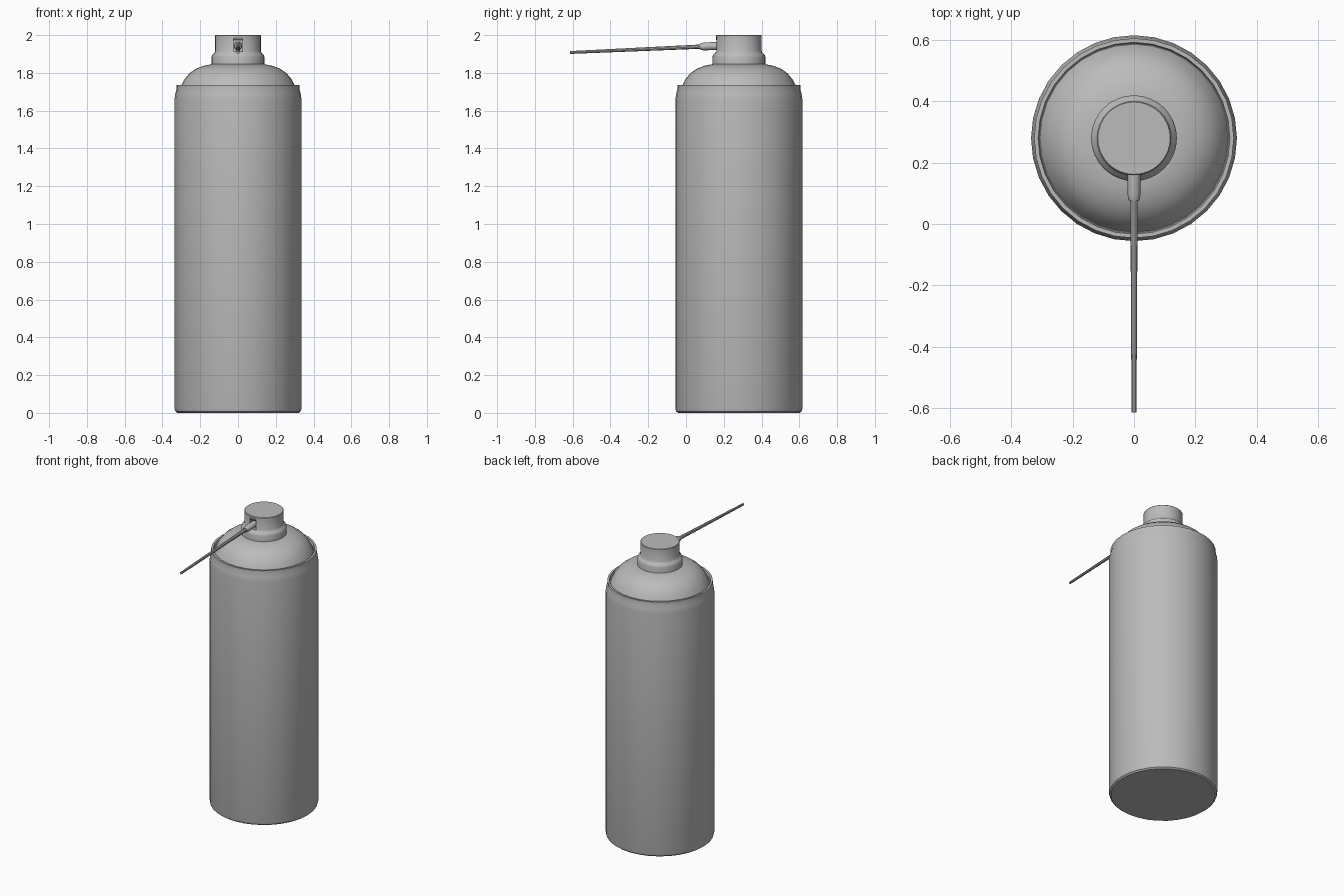
import bpy, math
from mathutils import Vector

cube = bpy.data.objects.get("Cube")
if cube:
    bpy.data.objects.remove(cube)

CAN_Y = 0.28
SIDES = 32

grey = bpy.data.materials.new("plain grey")
grey.use_nodes = True
grey.diffuse_color = (0.5, 0.5, 0.5, 1)
grey.node_tree.nodes["Principled BSDF"].inputs["Base Color"].default_value = grey.diffuse_color


def finish(obj, name, angle=35):
    obj.name = name
    obj.data.materials.clear()
    obj.data.materials.append(grey)
    bpy.ops.object.select_all(action="DESELECT")
    obj.select_set(True)
    bpy.context.view_layer.objects.active = obj
    bpy.ops.object.shade_smooth_by_angle(angle=math.radians(angle))
    return obj


def lathe(name, profile, sides=SIDES, base=Vector((0, CAN_Y, 0)), axis=Vector((0, 0, 1))):
    """Spin (radius, height) points about an axis; the ends are capped."""
    verts, faces = [], []
    turn = Vector((0, 0, 1)).rotation_difference(axis)
    for r, h in profile:
        for i in range(sides):
            a = math.tau * i / sides
            verts.append(base + turn @ Vector((r * math.cos(a), r * math.sin(a), h)))
    for k in range(len(profile) - 1):
        for i in range(sides):
            j = (i + 1) % sides
            faces.append((k * sides + i, k * sides + j, (k + 1) * sides + j, (k + 1) * sides + i))
    last = (len(profile) - 1) * sides
    faces.append(tuple(reversed(range(sides))))
    faces.append(tuple(range(last, last + sides)))
    mesh = bpy.data.meshes.new(name)
    mesh.from_pydata(verts, [], faces)
    obj = bpy.data.objects.new(name, mesh)
    bpy.context.collection.objects.link(obj)
    return finish(obj, name)


def box(name, center, size):
    bpy.ops.mesh.primitive_cube_add(size=1, location=center)
    obj = bpy.context.object
    obj.scale = size
    bpy.ops.object.transform_apply(location=False, rotation=False, scale=True)
    return finish(obj, name)


# Can wall with rolled bottom edge and crimped top lip
lathe("can_body", [(0.322, 0), (0.332, 0.008), (0.336, 0.022), (0.336, 1.66),
                   (0.332, 1.69), (0.326, 1.712), (0.326, 1.735), (0.313, 1.735), (0.309, 1.72)])

# Domed shoulder
lathe("shoulder_dome", [(0.309, 1.715), (0.301, 1.732), (0.284, 1.766), (0.258, 1.797),
                        (0.225, 1.821), (0.185, 1.837), (0.14, 1.846)])

# Stepped spray cap
cap = lathe("spray_cap", [(0.14, 1.835), (0.14, 1.885), (0.136, 1.896), (0.126, 1.904),
                          (0.121, 1.915), (0.121, 1.997), (0.118, 2.0)])

# Recess in the cap front for the nozzle
cutter = box("recess_cutter", (0, 0.16, 1.943), (0.046, 0.05, 0.06))
cutter.hide_render = True
cutter.hide_viewport = True
cut = cap.modifiers.new("recess", "BOOLEAN")
cut.operation = "DIFFERENCE"
cut.object = cutter

# Nozzle and straw share one slightly drooping axis
tip = Vector((0, -0.615, 1.908))
root = Vector((0, 0.19, 1.944))
axis = (tip - root).normalized()
length = (tip - root).length
lathe("nozzle", [(0.021, 0), (0.021, 0.095), (0.018, 0.108), (0.016, 0.115)], 12, root, axis)
lathe("straw", [(0.012, 0.1), (0.008, length)], 10, root, axis)
